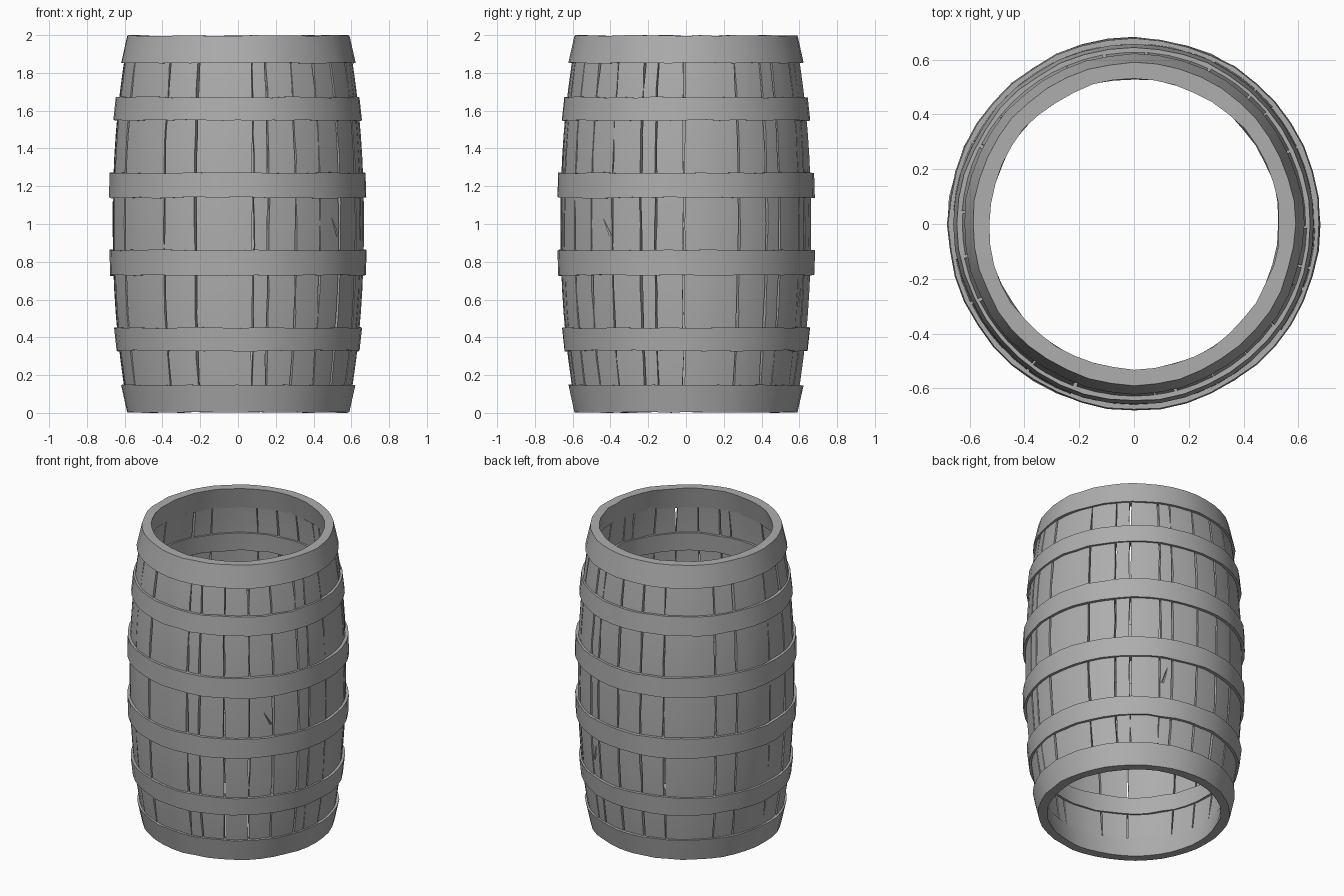
import bpy, bmesh, random
from math import sin, cos, radians, tau
from mathutils import Matrix, Vector

random.seed(4)
cube = bpy.data.objects.get("Cube")
if cube:
    bpy.data.objects.remove(cube, do_unlink=True)

grey = bpy.data.materials.new("weathered grey")
grey.use_nodes = True
grey.diffuse_color = (0.42, 0.42, 0.42, 1)
bsdf = next(n for n in grey.node_tree.nodes if n.type == 'BSDF_PRINCIPLED')
bsdf.inputs["Base Color"].default_value = (0.42, 0.42, 0.42, 1)
bsdf.inputs["Roughness"].default_value = 0.8


def wobble(amount):
    return random.uniform(-amount, amount)


def polar(angle, radius, z):
    # Angle runs from the front (-y) towards +x
    return Vector((radius * sin(angle), -radius * cos(angle), z))


def finish(name, bm):
    bmesh.ops.recalc_face_normals(bm, faces=bm.faces)
    mesh = bpy.data.meshes.new(name)
    bm.to_mesh(mesh)
    bm.free()
    mesh.materials.append(grey)
    obj = bpy.data.objects.new(name, mesh)
    bpy.context.collection.objects.link(obj)
    return obj


def smooth(obj):
    bpy.ops.object.select_all(action='DESELECT')
    obj.select_set(True)
    bpy.context.view_layer.objects.active = obj
    bpy.ops.object.shade_smooth_by_angle(angle=radians(35))


def skin(bm, loops, closed):
    # Bridge successive four-sided cross-sections
    count = len(loops)
    for i in range(count if closed else count - 1):
        a, b = loops[i], loops[(i + 1) % count]
        for j in range(4):
            k = (j + 1) % 4
            bm.faces.new((a[j], a[k], b[k], b[j]))
    if not closed:
        bm.faces.new(loops[0])
        bm.faces.new(loops[-1])


def hoop(name, low, high, outer_low, outer_high, thick, rough, segments=44):
    bm = bmesh.new()
    loops = []
    for i in range(segments):
        a = tau * i / segments
        dent = wobble(0.003)
        lo, hi = low + abs(wobble(rough)), high - abs(wobble(rough))
        section = ((outer_low + dent, lo), (outer_high + dent, hi),
                   (outer_high - thick + wobble(0.004), hi),
                   (outer_low - thick + wobble(0.004), lo))
        loops.append([bm.verts.new(polar(a, r, z)) for r, z in section])
    skin(bm, loops, True)
    return finish(name, bm)


def belly(z):
    return 0.665 - 0.085 * abs(z - 1) ** 2.2


def stave(name, start, end, rows=16):
    # A curved board with slightly ragged edges
    bm = bmesh.new()
    columns = max(2, round((end - start) / radians(6)))
    lift = wobble(0.003)
    outer, inner = [], []
    for r in range(rows + 1):
        z = 0.05 + 1.9 * r / rows
        left = start + radians(0.4 + wobble(0.35))
        right = end - radians(0.4 + wobble(0.35))
        spread = [left + (right - left) * c / columns for c in range(columns + 1)]
        outer.append([bm.verts.new(polar(a, belly(z) + lift, z)) for a in spread])
        inner.append([bm.verts.new(polar(a, belly(z) - 0.04, z)) for a in spread])
    for r in range(rows):
        for grid in (outer, inner):
            for c in range(columns):
                bm.faces.new((grid[r][c], grid[r][c + 1], grid[r + 1][c + 1], grid[r + 1][c]))
        for c in (0, columns):
            bm.faces.new((outer[r][c], inner[r][c], inner[r + 1][c], outer[r + 1][c]))
    for r in (0, rows):
        for c in range(columns):
            bm.faces.new((outer[r][c], outer[r][c + 1], inner[r][c + 1], inner[r][c]))
    return finish(name, bm)


def cut_crack(board, angle, z, tilt, length):
    # A tapering split carved shallowly into a board
    bm = bmesh.new()
    bmesh.ops.create_cone(bm, cap_ends=True, segments=4, radius1=0.012, radius2=0.001, depth=length)
    turn = Matrix.Rotation(angle, 4, 'Z') @ Matrix.Rotation(tilt, 4, 'Y')
    bm.transform(Matrix.Translation(polar(angle, belly(z), z)) @ turn)
    cutter = finish("crack_cutter", bm)
    cutter.hide_render = True
    mod = board.modifiers.new("crack", 'BOOLEAN')
    mod.operation = 'DIFFERENCE'
    mod.object = cutter
    bpy.context.view_layer.objects.active = board
    bpy.ops.object.modifier_apply(modifier=mod.name)
    bpy.data.objects.remove(cutter, do_unlink=True)


# Staves of uneven width all the way round
seams = [7, 14, 27.5, 41, 54, 69, 76, 89, 115, 130, 138, 154, 161, 176,
         190, 203, 231, 243, 266, 281, 296, 324, 340, 367]
boards = [stave(f"stave_{i + 1}", radians(a), radians(b))
          for i, (a, b) in enumerate(zip(seams, seams[1:]))]

# Splits in a few boards
cut_crack(boards[3], radians(50), 1.0, radians(-28), 0.14)
cut_crack(boards[15], radians(210), 0.55, radians(20), 0.13)
cut_crack(boards[11], radians(157), 0.62, radians(15), 0.12)
for board in boards:
    smooth(board)

# Hoops mirrored about mid height, thick rims at both ends
for side in ("lower", "upper"):
    for part, low, high, r_low, r_high, thick, rough in (
            ("rim", 0, 0.15, 0.588, 0.62, 0.058, 0.006),
            ("quarter_hoop", 0.325, 0.455, 0.645, 0.658, 0.068, 0.008),
            ("belly_hoop", 0.725, 0.865, 0.677, 0.681, 0.072, 0.008)):
        if side == "upper":
            low, high, r_low, r_high = 2 - high, 2 - low, r_high, r_low
        smooth(hoop(f"{side}_{part}", low, high, r_low, r_high, thick, rough))
